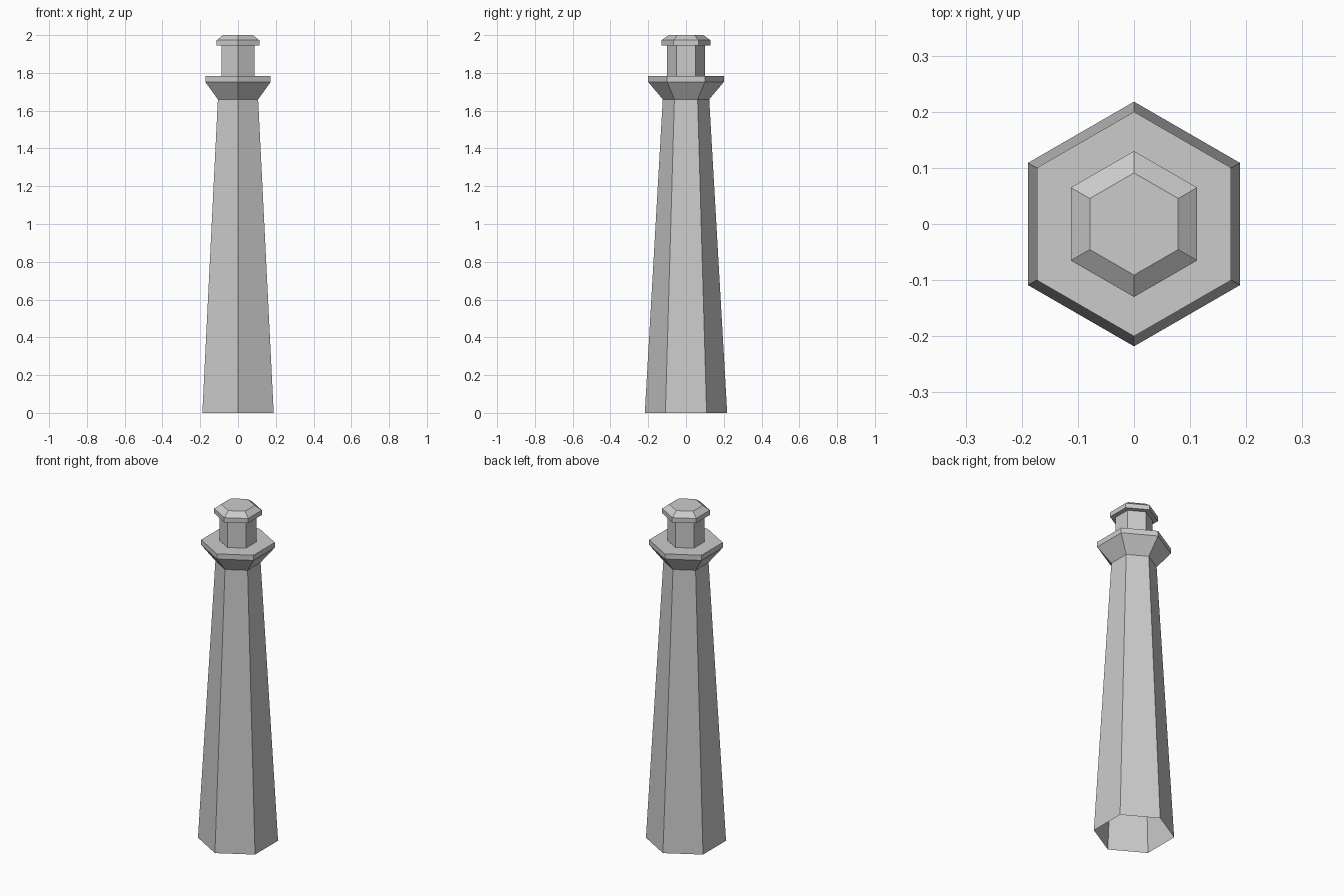
import bpy, bmesh
from math import cos, sin, pi

if "Cube" in bpy.data.objects:
    bpy.data.objects.remove(bpy.data.objects["Cube"])

SIDES = 6


def loft(name, profile, cap_top=False):
    """Flat-faced hexagonal shell through (radius, height) rings, corners on +-y."""
    bm = bmesh.new()
    rings = [[bm.verts.new((r * cos(pi / 2 + 2 * pi * i / SIDES),
                            r * sin(pi / 2 + 2 * pi * i / SIDES), z))
              for i in range(SIDES)] for r, z in profile]
    for lo, hi in zip(rings, rings[1:]):
        for i in range(SIDES):
            j = (i + 1) % SIDES
            bm.faces.new((lo[i], lo[j], hi[j], hi[i]))
    if cap_top:
        bm.faces.new(rings[-1])
    mesh = bpy.data.meshes.new(name)
    bm.to_mesh(mesh)
    bm.free()
    obj = bpy.data.objects.new(name, mesh)
    bpy.context.collection.objects.link(obj)
    return obj


# Tapered tower, open at the bottom
loft("tower", [(0.218, 0), (0.123, 1.66)])
# Flared gallery with rim and walkway
loft("gallery", [(0.123, 1.66), (0.2, 1.752), (0.2, 1.783), (0.1, 1.783)])
# Lantern room
loft("lantern_room", [(0.1, 1.783), (0.1, 1.945)])
# Overhanging roof with bevelled, flat top
loft("roof", [(0.1, 1.945), (0.13, 1.945), (0.13, 1.973), (0.091, 2.0)], cap_top=True)
